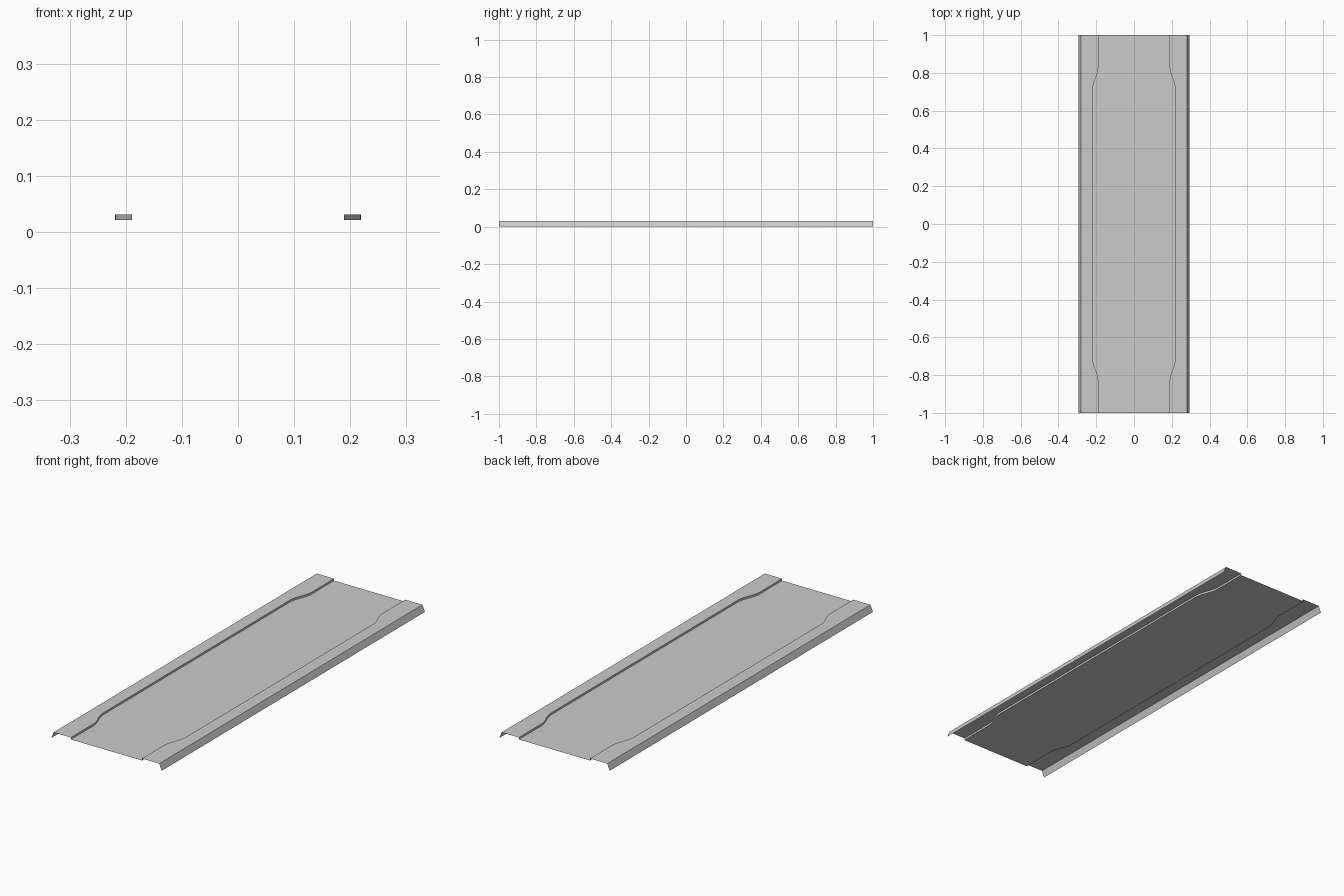
import bpy, bmesh, math

if "Cube" in bpy.data.objects:
    bpy.data.objects.remove(bpy.data.objects["Cube"])

TOP, PAN = 0.031, 0.0215          # heights of side shelves and recessed pan
EDGE, FOLD = 0.294, 0.281         # bottom of flange and fold line
NARROW, WIDE = 0.189, 0.2195      # half width of pan at ends and middle
Y_WIDE, Y_NARROW, STEPS = 0.71, 0.83, 8

# Half outline of the pan edge: straight middle, S-curve, straight end
half = [(1.0, NARROW)]
for i in range(STEPS + 1):
    t = i / STEPS
    s = 0.5 - 0.5 * math.cos(math.pi * t)
    half.append((Y_NARROW + (Y_WIDE - Y_NARROW) * t, NARROW + (WIDE - NARROW) * s))
outline = [(-y, x) for y, x in half] + half[::-1]


def sheet(name, section):
    """Sweep an open cross-section along y; section(w) depends on pan half width."""
    bm = bmesh.new()
    rows = [[bm.verts.new((x, y, z)) for x, z in section(w)] for y, w in outline]
    for a, b in zip(rows, rows[1:]):
        for i in range(len(a) - 1):
            bm.faces.new((a[i], a[i + 1], b[i + 1], b[i]))
    # merge the flat areas into clean polygons
    bmesh.ops.dissolve_limit(bm, angle_limit=0.001, verts=bm.verts, edges=bm.edges)
    mesh = bpy.data.meshes.new(name)
    bm.to_mesh(mesh)
    bm.free()
    ob = bpy.data.objects.new(name, mesh)
    bpy.context.collection.objects.link(ob)
    return ob


# Folded panel: flange, shelf, step, pan, step, shelf, flange
def panel_section(w):
    right = [(w, PAN), (w, TOP), (FOLD, TOP), (EDGE, 0.0)]
    return [(-x, z) for x, z in right[::-1]] + right


sheet("folded_panel", panel_section)
